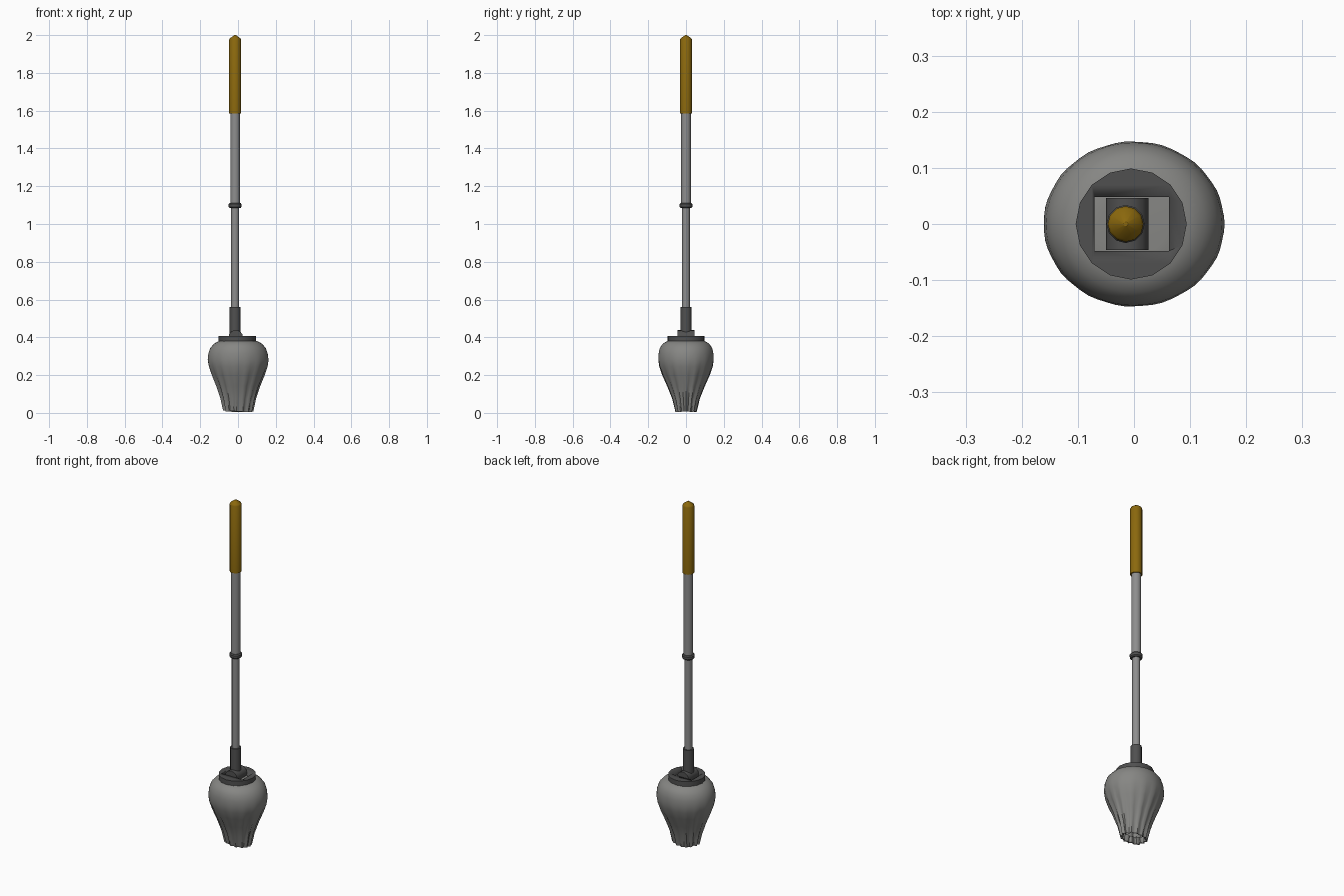
import bpy, bmesh, math, random

if "Cube" in bpy.data.objects:
    bpy.data.objects.remove(bpy.data.objects["Cube"])

random.seed(4)
CX = -0.015  # pole axis


def material(name, rgb):
    m = bpy.data.materials.new(name)
    m.diffuse_color = (*rgb, 1)
    m.use_nodes = True
    m.node_tree.nodes["Principled BSDF"].inputs["Base Color"].default_value = m.diffuse_color
    return m


YELLOW = material("mustard grip", (0.26, 0.14, 0.004))
METAL = material("grey metal", (0.27, 0.27, 0.27))
DARK = material("dark plastic", (0.08, 0.08, 0.08))
CLOTH = material("grey cloth", (0.24, 0.24, 0.23))


def finish(name, bm, mat, angle=35):
    bmesh.ops.recalc_face_normals(bm, faces=bm.faces)
    me = bpy.data.meshes.new(name)
    bm.to_mesh(me)
    bm.free()
    me.materials.append(mat)
    ob = bpy.data.objects.new(name, me)
    bpy.context.collection.objects.link(ob)
    bpy.ops.object.select_all(action='DESELECT')
    ob.select_set(True)
    bpy.context.view_layer.objects.active = ob
    bpy.ops.object.shade_smooth_by_angle(angle=math.radians(angle))
    return ob


def loft(name, rings, mat, angle=35, caps=(True, True)):
    """Skin a stack of point rings, with optional end caps."""
    bm = bmesh.new()
    loops = [[bm.verts.new(p) for p in ring] for ring in rings]
    n = len(loops[0])
    for a, b in zip(loops, loops[1:]):
        for i in range(n):
            j = (i + 1) % n
            bm.faces.new((a[i], a[j], b[j], b[i]))
    if caps[0]:
        bm.faces.new(loops[0][::-1])
    if caps[1]:
        bm.faces.new(loops[-1])
    return finish(name, bm, mat, angle)


def turned(name, profile, mat, sides=12, cx=CX):
    """Lathe a list of (radius, z) about a vertical axis."""
    rings = []
    for r, z in profile:
        rings.append([(cx + r * math.cos(2 * math.pi * i / sides),
                       r * math.sin(2 * math.pi * i / sides), z)
                      for i in range(sides)])
    return loft(name, rings, mat)


# Pole: grip, two telescoping tubes, collar and socket
turned("handle_grip", [(0.032, 1.585), (0.032, 1.975), (0.028, 1.983), (0.004, 2.0)], YELLOW)
turned("upper_tube", [(0.026, 1.105), (0.026, 1.59)], METAL)
turned("tube_collar", [(0.029, 1.085), (0.034, 1.091), (0.034, 1.105), (0.029, 1.111)], DARK)
turned("lower_tube", [(0.021, 0.55), (0.021, 1.1)], METAL)
turned("pole_socket", [(0.029, 0.41), (0.029, 0.56)], DARK)

# Pivot barrel lying along y under the socket
barrel = [[(-0.012 + 0.038 * math.cos(a), y, 0.402 + 0.036 * math.sin(a))
           for a in (2 * math.pi * i / 16 for i in range(16))]
          for y in (-0.046, 0.046)]
loft("pivot_barrel", barrel, DARK)

# Round head plate with a rectangular window for the pivot
plate = turned("head_plate", [(0.099, 0.374), (0.099, 0.408)], DARK, 16, -0.005)
bm = bmesh.new()
bmesh.ops.create_cube(bm, size=1)
for v in bm.verts:
    v.co = (-0.004 + v.co.x * 0.132, v.co.y * 0.096, 0.39 + v.co.z * 0.1)
cutter = finish("window_cutter", bm, DARK)
mod = plate.modifiers.new("window", 'BOOLEAN')
mod.object = cutter
mod.operation = 'DIFFERENCE'
mod.solver = 'EXACT'
bpy.context.view_layer.objects.active = plate
bpy.ops.object.modifier_apply(modifier="window")
bpy.data.objects.remove(cutter)

# Hanging cloth head: oval shell whose folds deepen towards the open bottom
FOLDS, SEG = 15, 60
shape = [  # x radius, y radius, z, fold depth
    (0.064, 0.042, 0.045, 0.10), (0.069, 0.047, 0.012, 0.09),
    (0.075, 0.053, 0.010, 0.08), (0.090, 0.070, 0.075, 0.06),
    (0.112, 0.096, 0.14, 0.045), (0.138, 0.124, 0.20, 0.025),
    (0.155, 0.141, 0.245, 0.01), (0.161, 0.147, 0.28, 0.004),
    (0.157, 0.145, 0.315, 0), (0.146, 0.138, 0.345, 0),
    (0.126, 0.122, 0.367, 0), (0.100, 0.098, 0.381, 0),
    (0.060, 0.060, 0.384, 0)]
hem = [random.uniform(-0.006, 0.004) for _ in range(FOLDS)]
rings = []
for rx, ry, z, fold in shape:
    ring = []
    for i in range(SEG):
        a = 2 * math.pi * i / SEG
        k = 1 + fold * math.cos(FOLDS * a + 0.5 * math.sin(3 * a))
        dz = hem[i * FOLDS // SEG] if z < 0.02 else 0
        ring.append((rx * k * math.cos(a), ry * k * math.sin(a), max(0, z + dz)))
    rings.append(ring)
loft("mop_cloth", rings, CLOTH, 50, (False, True))
